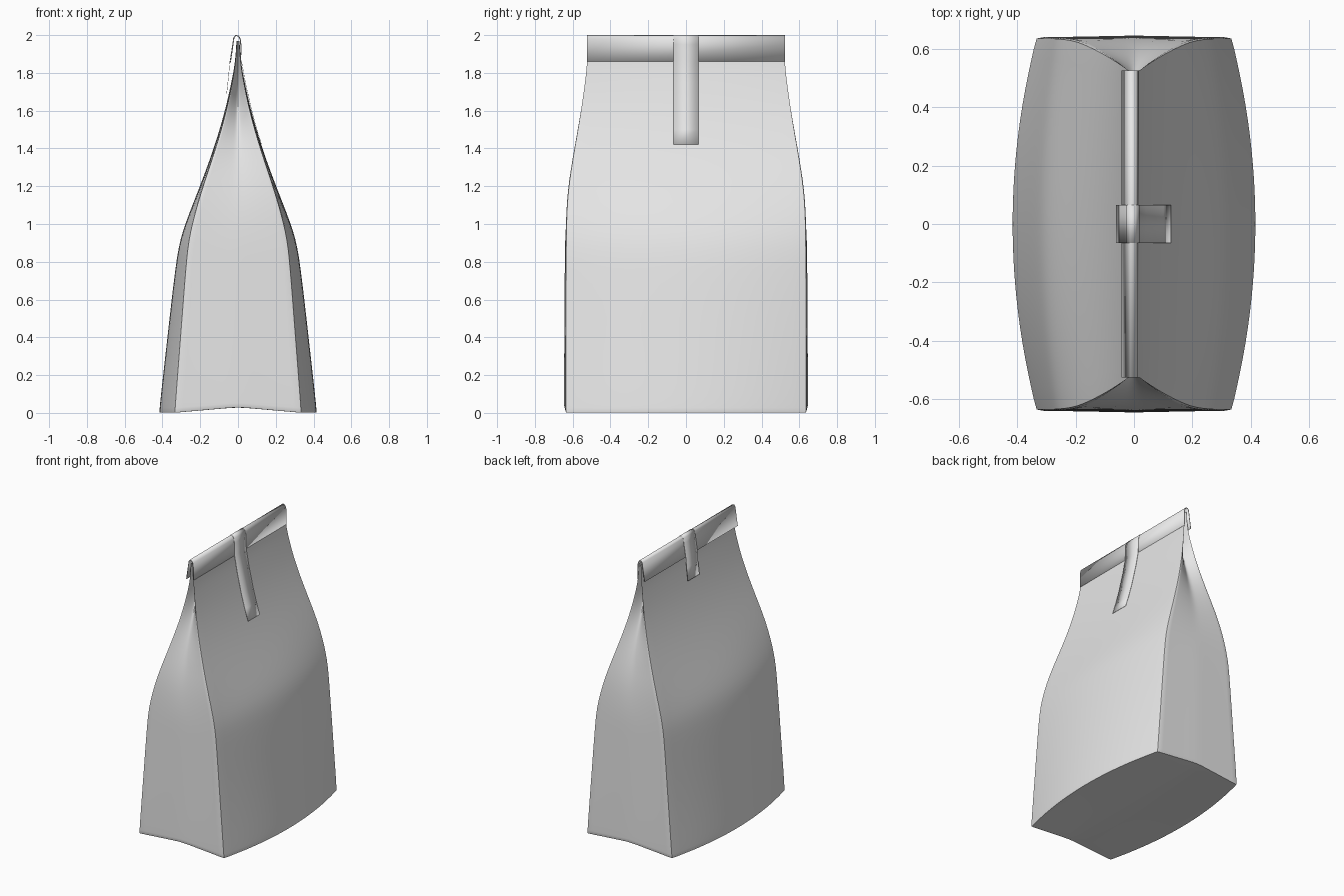
import bpy, bmesh

cube = bpy.data.objects.get("Cube")
if cube:
    bpy.data.objects.remove(cube)

paper = bpy.data.materials.new("light grey paper")
paper.use_nodes = True
paper.diffuse_color = (0.8, 0.8, 0.8, 1)
paper.node_tree.nodes["Principled BSDF"].inputs["Base Color"].default_value = (0.8, 0.8, 0.8, 1)


def make_object(name, bm, angle=0.7):
    bmesh.ops.recalc_face_normals(bm, faces=bm.faces)
    mesh = bpy.data.meshes.new(name)
    bm.to_mesh(mesh)
    bm.free()
    mesh.materials.append(paper)
    obj = bpy.data.objects.new(name, mesh)
    bpy.context.collection.objects.link(obj)
    bpy.ops.object.select_all(action='DESELECT')
    obj.select_set(True)
    bpy.context.view_layer.objects.active = obj
    bpy.ops.object.shade_smooth_by_angle(angle=angle)
    return obj


# Bag levels: height, panel middle x, corner x, corner y, gusset middle y
LEVELS = [
    (0, .418, .335, .638, .645), (.04, .416, .333, .64, .646),
    (.4, .375, .305, .639, .645), (.8, .33, .275, .638, .642),
    (.95, .302, .258, .637, .64), (1.17, .213, .197, .631, .622),
    (1.4, .127, .117, .592, .565), (1.6, .068, .06, .558, .5),
    (1.75, .035, .03, .537, .45), (1.86, .014, .012, .525, .42),
    (1.97, .008, .007, .525, .41),
]
N = 8
STEPS = [2 * i / N - 1 for i in range(N + 1)]


def bag_point(u, v, level):
    z, x_mid, x_corner, y_corner, y_mid = level
    x = u * (x_mid + (x_corner - x_mid) * v * v)
    y = v * (y_corner + (y_mid - y_corner) * (1 - abs(u)) ** 1.2)
    lift = .03 * (1 - abs(u)) * max(0, 1 - z / .3)   # base arches up
    return x, y, z + lift


# Gusseted bag: base grid plus walls following its rim
bm = bmesh.new()
crease = bm.edges.layers.float.new("crease_edge")
rim = ([(u, -1) for u in STEPS[:-1]] + [(1, v) for v in STEPS[:-1]]
       + [(-u, 1) for u in STEPS[:-1]] + [(-1, -v) for v in STEPS[:-1]])
rings = [[bm.verts.new(bag_point(u, v, lv)) for u, v in rim] for lv in LEVELS]
for low, high in zip(rings, rings[1:]):
    for i in range(len(rim)):
        k = (i + 1) % len(rim)
        bm.faces.new((low[i], low[k], high[k], high[i]))
base = {uv: vert for uv, vert in zip(rim, rings[0])}
for u in STEPS[1:-1]:
    for v in STEPS[1:-1]:
        base[u, v] = bm.verts.new(bag_point(u, v, LEVELS[0]))
for u0, u1 in zip(STEPS, STEPS[1:]):
    for v0, v1 in zip(STEPS, STEPS[1:]):
        bm.faces.new((base[u0, v0], base[u0, v1], base[u1, v1], base[u1, v0]))
# Firm folds at the four corners and the base rim
for low, high in zip(rings, rings[1:]):
    for c in range(0, len(rim), N):
        bm.edges.get((low[c], high[c]))[crease] = .8
for i, vert in enumerate(rings[0]):
    bm.edges.get((vert, rings[0][i - 1]))[crease] = .75
bag = make_object("bag_body", bm, 1.2)
smooth = bag.modifiers.new("Smooth paper", 'SUBSURF')
smooth.levels = smooth.render_levels = 2


def strip(name, profile, half_width, thickness):
    bm = bmesh.new()
    rows = [[bm.verts.new((x, s * half_width, z)) for s in (-1, 1)] for x, z in profile]
    for a, b in zip(rows, rows[1:]):
        bm.faces.new((a[0], a[1], b[1], b[0]))
    obj = make_object(name, bm)
    solid = obj.modifiers.new("Thickness", 'SOLIDIFY')
    solid.thickness = thickness
    solid.offset = 0
    return obj


# Top edge folded over towards -x
strip("folded_top", [(.015, 1.86), (.014, 1.95), (.011, 1.98), (.002, 1.994),
                     (-.012, 1.998), (-.021, 1.985), (-.026, 1.95), (-.04, 1.855)], .525, .004)

# Closing tab wrapped over the fold and down both panels
strip("closing_tab", [(.125, 1.42), (.1, 1.5), (.073, 1.6), (.039, 1.75), (.019, 1.86),
                      (.017, 1.95), (.013, 1.982), (.003, 1.997), (-.013, 2),
                      (-.024, 1.986), (-.029, 1.95), (-.044, 1.855), (-.05, 1.78),
                      (-.06, 1.69)], .065, .002)
